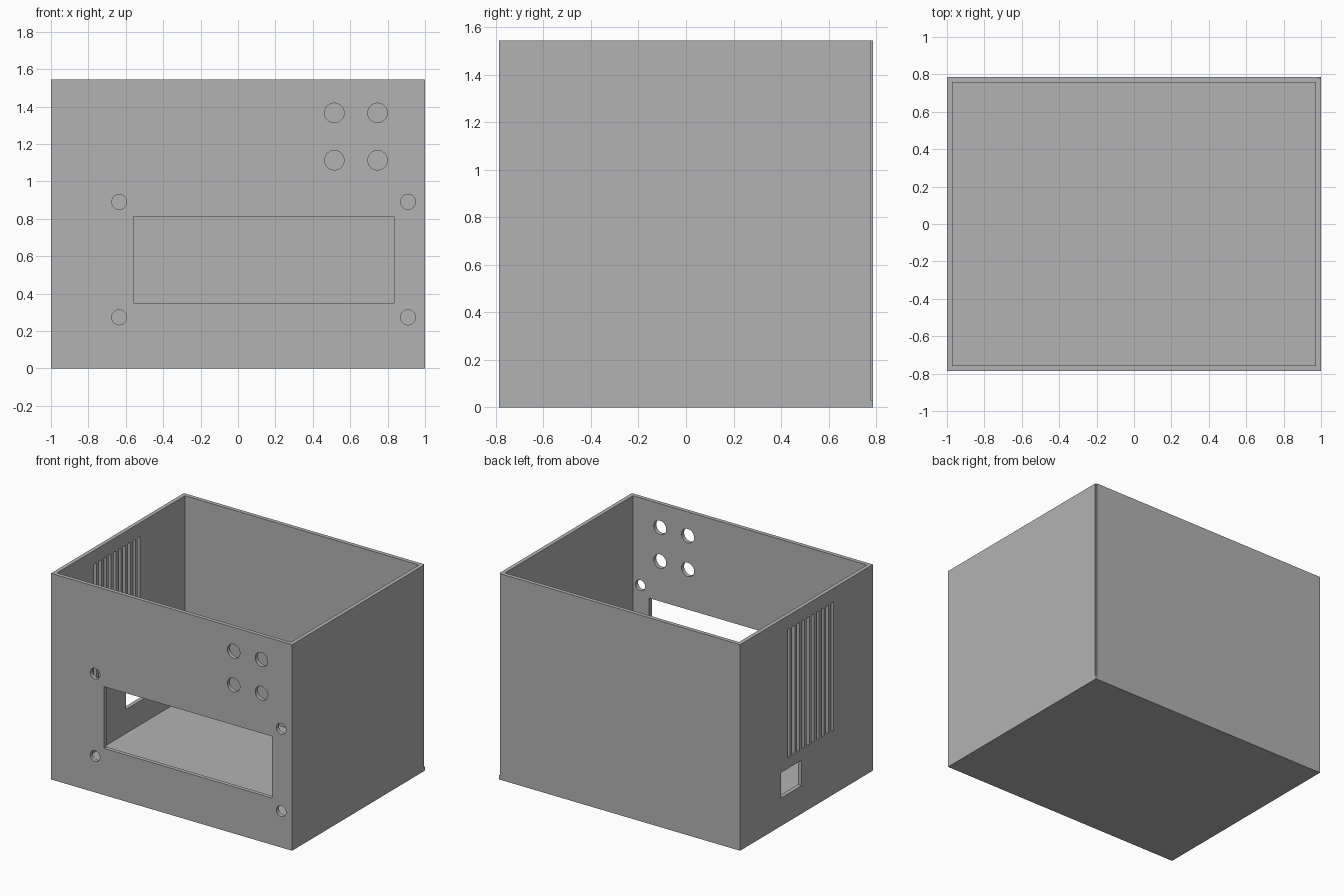
import bpy
import math

if "Cube" in bpy.data.objects:
    bpy.data.objects.remove(bpy.data.objects["Cube"], do_unlink=True)

# Overall size
HX, HY, H, WALL = 1.0, 0.787, 1.545, 0.03

grey = bpy.data.materials.new("plain_grey")
grey.use_nodes = True
grey.diffuse_color = (0.45, 0.45, 0.45, 1)
grey.node_tree.nodes["Principled BSDF"].inputs["Base Color"].default_value = (0.45, 0.45, 0.45, 1)


def block(name, x, y, z):
    """Box spanning three (low, high) ranges."""
    spans = (x, y, z)
    bpy.ops.mesh.primitive_cube_add(size=1, location=[(a + b) / 2 for a, b in spans])
    obj = bpy.context.object
    obj.name = name
    obj.scale = [b - a for a, b in spans]
    bpy.ops.object.transform_apply(location=True, rotation=True, scale=True)
    return obj


def drill(x, z, radius):
    """Cylinder through the front wall."""
    bpy.ops.mesh.primitive_cylinder_add(vertices=48, radius=radius, depth=4 * WALL,
                                        location=(x, -HY + WALL / 2, z),
                                        rotation=(math.pi / 2, 0, 0))
    return bpy.context.object


def cut(body, cutter):
    cutter.hide_render = True
    mod = body.modifiers.new("cut", 'BOOLEAN')
    mod.operation = 'DIFFERENCE'
    mod.solver = 'EXACT'
    mod.object = cutter
    bpy.context.view_layer.objects.active = body
    bpy.ops.object.modifier_apply(modifier=mod.name)
    bpy.data.objects.remove(cutter, do_unlink=True)


# Open-topped enclosure
case = block("enclosure", (-HX, HX), (-HY, HY), (0, H))
case.data.materials.append(grey)
cut(case, block("cavity", (-HX + WALL, HX - WALL), (-HY + WALL, HY - WALL), (WALL, H + 0.1)))

# Display window in the front wall
front = (-HY - 0.05, -HY + 0.06)
cut(case, block("window", (-0.56, 0.835), front, (0.35, 0.813)))

# Display screw holes and button holes
for x in (-0.635, 0.909):
    for z in (0.273, 0.89):
        cut(case, drill(x, z, 0.04))
for x in (0.515, 0.746):
    for z in (1.113, 1.366):
        cut(case, drill(x, z, 0.052))

# Vent slots and connector opening in the side wall
side = (-HX - 0.05, -HX + 0.06)
for i in range(10):
    y = 0.212 - i * 0.0573
    cut(case, block("vent", side, (y - 0.015, y + 0.015), (0.48, 1.443)))
cut(case, block("connector", side, (0.06, 0.3), (0.21, 0.4)))

# Small notch down one rear corner, above the floor
cut(case, block("notch", (HX - 0.01, HX + 0.05), (HY - 0.01, HY + 0.05), (WALL, H + 0.1)))

# Smooth hole walls, sharp box edges
bpy.ops.object.select_all(action='DESELECT')
case.select_set(True)
bpy.context.view_layer.objects.active = case
bpy.ops.object.shade_smooth_by_angle(angle=math.radians(30))
